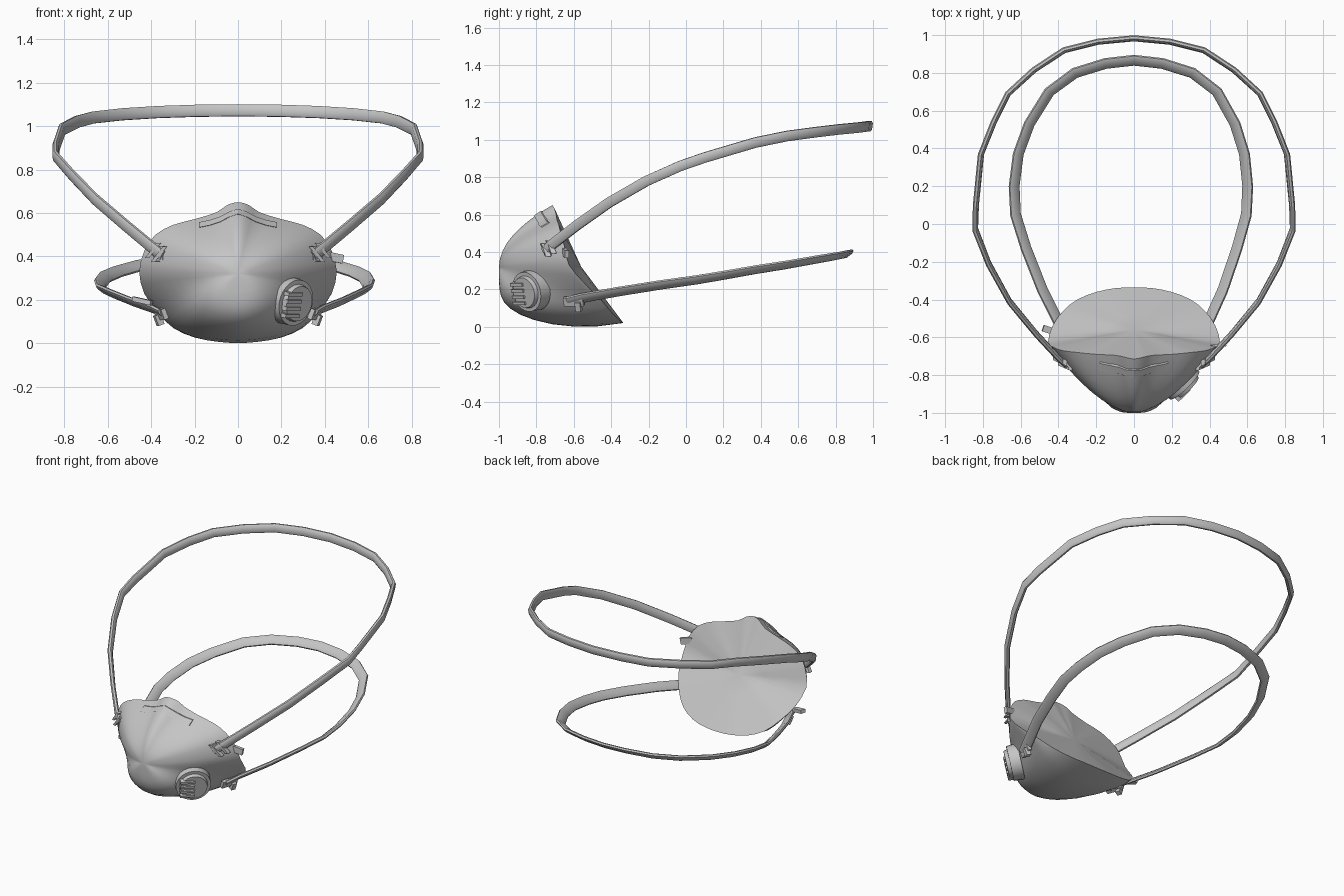
import bpy, bmesh, math
from mathutils import Vector, Matrix
from mathutils.bvhtree import BVHTree

if "Cube" in bpy.data.objects:
    bpy.data.objects.remove(bpy.data.objects["Cube"])

grey = bpy.data.materials.new("mid grey")
grey.diffuse_color = (0.56, 0.56, 0.56, 1)
grey.use_nodes = True
grey.node_tree.nodes["Principled BSDF"].inputs["Base Color"].default_value = grey.diffuse_color


def finish(name, bm, angle=40):
    bmesh.ops.recalc_face_normals(bm, faces=bm.faces)
    me = bpy.data.meshes.new(name)
    bm.to_mesh(me)
    bm.free()
    me.materials.append(grey)
    ob = bpy.data.objects.new(name, me)
    bpy.context.collection.objects.link(ob)
    for o in bpy.context.selected_objects:
        o.select_set(False)
    ob.select_set(True)
    bpy.context.view_layer.objects.active = ob
    bpy.ops.object.shade_smooth_by_angle(angle=math.radians(angle))
    return ob


def sweep(name, rows, angle=30):
    """Skin a list of equally sized cross-section rings."""
    bm = bmesh.new()
    rings = [[bm.verts.new(p) for p in r] for r in rows]
    n = len(rings[0])
    for a, b in zip(rings, rings[1:]):
        for i in range(n):
            bm.faces.new((a[i], a[(i + 1) % n], b[(i + 1) % n], b[i]))
    bm.faces.new(rings[0])
    bm.faces.new(rings[-1])
    return finish(name, bm, angle)


def ribbon(name, pts, width, thick, tilt):
    """Rounded band along a path, its wide side leaning outward by tilt."""
    pts = [Vector(p) for p in pts]
    rows = []
    for i, p in enumerate(pts):
        t = (pts[min(i + 1, len(pts) - 1)] - pts[max(i - 1, 0)]).normalized()
        out = t.cross(Vector((0, 0, 1))).normalized()
        up = out.cross(t)
        w = up * math.cos(tilt) + out * math.sin(tilt)
        n = t.cross(w)
        w, n = w * width / 2, n * thick / 2
        rows.append([p + w * a + n * b for a, b in
                     ((1, .45), (.6, 1), (-.6, 1), (-1, .45),
                      (-1, -.45), (-.6, -1), (.6, -1), (1, -.45))])
    return sweep(name, rows, 50)


def box(name, loc, size, aim):
    """Small block whose local z faces along aim."""
    bm = bmesh.new()
    rot = Vector(aim).to_track_quat('Z', 'Y').to_matrix().to_4x4()
    bmesh.ops.create_cube(bm, size=1, matrix=Matrix.Translation(loc) @ rot
                          @ Matrix.Diagonal((*size, 1)))
    return finish(name, bm)


# Mask body: bowl swept from a shaped rim to the front, with a closed back
half = [(0, -.715, .65), (.05, -.705, .637), (.1, -.695, .603), (.2, -.69, .572),
        (.3, -.68, .545), (.38, -.67, .50), (.43, -.65, .43), (.455, -.625, .33),
        (.432, -.54, .23), (.375, -.46, .15), (.3, -.40, .08), (.2, -.36, .04),
        (.1, -.34, .025), (0, -.335, .02)]
coarse = [Vector(p) for p in half + [(-x, y, z) for x, y, z in half[-2:0:-1]]]
rim = []
for i, p in enumerate(coarse):
    a, b, c = coarse[i - 1], coarse[(i + 1) % len(coarse)], coarse[(i + 2) % len(coarse)]
    rim += [p, (p + b) * .5625 - (a + c) * .0625]
bm = bmesh.new()
cz, steps = .32, 12
rings = []
for k in range(1, steps + 1):
    t = k / steps
    s = math.sin(t * math.pi / 2)
    ring = []
    for x, y, z in rim:
        v = (z - cz) / math.hypot(x, z - cz)
        down, rise = max(0, -v), max(0, v)
        d2 = down * down
        f = max(0, 1 - s ** (1.7 + .3 * rise * rise + 3.3 * d2)) ** (1 / (1 + d2))
        sag = .03 * down * math.sin(math.pi * t ** 3)
        ring.append(bm.verts.new((x * s, y - (1 + y) * f, cz + (z - cz) * s - sag)))
    rings.append(ring)
for t in (.66, .33):
    rings.append([bm.verts.new((x * t, -.56 + (y + .56) * t, cz + (z - cz) * t))
                  for x, y, z in rim])
n = len(rim)
for a, b in zip(rings, rings[1:]):
    for i in range(n):
        bm.faces.new((a[i], a[(i + 1) % n], b[(i + 1) % n], b[i]))
for ring, tip in ((rings[0], (0, -1, cz)), (rings[-1], (0, -.56, cz))):
    v = bm.verts.new(tip)
    for i in range(n):
        bm.faces.new((ring[i], ring[(i + 1) % n], v))
bmesh.ops.recalc_face_normals(bm, faces=bm.faces)
tree = BVHTree.FromBMesh(bm)
finish("mask_body", bm, 45)


def front_y(x, z):
    hit = tree.ray_cast(Vector((x, -2, z)), Vector((0, 1, 0)))[0]
    return hit.y if hit else -.75


# Nose clip strip lying on the bridge
rows = []
for x, z in ((-.18, .543), (-.13, .553), (-.08, .57), (-.04, .592), (0, .605),
             (.04, .592), (.08, .57), (.13, .553), (.18, .543)):
    lo, hi = z - .012, z + .012
    yl, yh = front_y(x, lo), front_y(x, hi)
    rows.append([(x, yl + .01, lo), (x, yl - .006, lo + .003),
                 (x, yh - .006, hi + .003), (x, yh + .01, hi)])
sweep("nose_clip", rows)

# Exhale valve: flange, raised cap and slats
aim = Vector((.68, -.70, -.2)).normalized()
side = Vector((0, 0, 1)).cross(aim).normalized()
up = aim.cross(side)
base = Vector((.255, -.84, .19))


def disc(name, r1, r2, lo, hi):
    bm = bmesh.new()
    m = Matrix.Translation(base + aim * (lo + hi) / 2) @ \
        aim.to_track_quat('Z', 'Y').to_matrix().to_4x4()
    bmesh.ops.create_cone(bm, cap_ends=True, segments=24, radius1=r1, radius2=r2,
                          depth=hi - lo, matrix=m)
    finish(name, bm, 35)


disc("valve_flange", .112, .108, -.05, .018)
disc("valve_cap", .09, .082, .01, .04)
for i in range(4):
    c = base + aim * .038 - side * .045 + up * (-.057 + i * .034)
    rows = []
    for d in (-.04, .05):
        q = c + side * d
        rows.append([q + up * .011 - aim * .02, q + up * .008 + aim * .012,
                     q - up * .008 + aim * .012, q - up * .011 - aim * .02])
    sweep("valve_slat", rows)

# Upper head strap
path = [(.345, -.755, .40), (.40, -.71, .445), (.52, -.58, .545), (.66, -.41, .665),
        (.77, -.21, .78), (.84, -.03, .86), (.837, .10, .905), (.81, .37, .985),
        (.742, .54, 1.02), (.667, .69, 1.04), (.53, .815, 1.055), (.37, .92, 1.065),
        (.19, .965, 1.071), (0, .983, 1.073)]
ribbon("upper_strap", path + [(-x, y, z) for x, y, z in path[-2::-1]],
       .055, .028, math.radians(8))

# Lower neck strap, slightly wider on the left
path = [(.345, -.63, .135), (.38, -.55, .155), (.47, -.35, .19), (.545, -.13, .225),
        (.595, .05, .25), (.602, .2, .275), (.585, .37, .305), (.535, .53, .33),
        (.44, .70, .36), (.31, .80, .377), (.15, .85, .387), (0, .867, .39)]
left = [(-x * (1 + .055 * math.sin(math.pi * min(1, max(0, (y + .63) / 1.5)))), y, z)
        for x, y, z in path[-2::-1]]
ribbon("lower_strap", path + left, .064, .024, math.radians(52))

# Strap clips: a plate and a cross bar at every anchor
for sx in (-1, 1):
    box("upper_clip_plate", (sx * .36, -.735, .412), (.06, .07, .022), (sx * .7, -.7, .1))
    for d in (0, .028):
        rows = []
        for x, y, z in ((.335, -.765, .445), (.39, -.74, .375)):
            x, y, z = x + d, y + d, z + d * .6
            rows.append([(sx * (x + a), y + b, z) for a, b in
                         ((-.008, -.014), (.012, -.008), (.012, .02), (-.008, .02))])
        sweep("upper_clip_bar", rows)
    box("lower_clip_plate", (sx * .355, -.60, .135), (.11, .05, .022), (sx * .85, -.3, -.35))
    box("lower_clip_bar", (sx * .365, -.575, .108), (.03, .05, .03), (sx * .85, -.3, -.35))
box("right_tab", (.445, -.645, .395), (.022, .04, .08), (.95, .2, -.2))
box("left_tab", (-.44, -.565, .195), (.035, .022, .09), (-.9, .3, .2))
